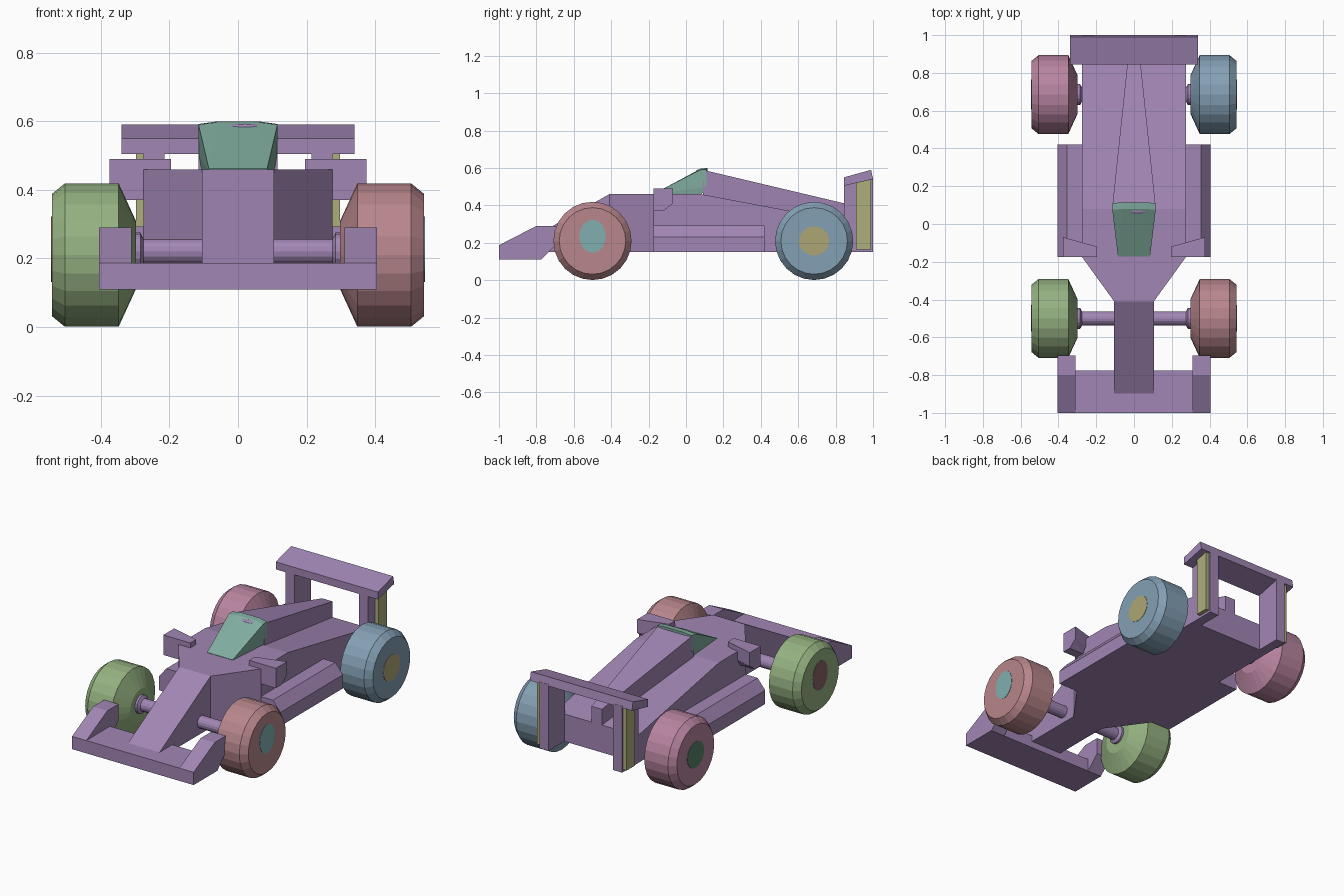
import bpy, bmesh, math
from mathutils import Matrix

if "Cube" in bpy.data.objects:
    bpy.data.objects.remove(bpy.data.objects["Cube"])


def mat(name, rgb):
    m = bpy.data.materials.new(name)
    m.diffuse_color = (*rgb, 1)
    m.use_nodes = True
    m.node_tree.nodes["Principled BSDF"].inputs["Base Color"].default_value = m.diffuse_color
    return m


PURPLE = mat("body_purple", (.36, .24, .46))
GREEN = mat("canopy_green", (.22, .42, .35))
OLIVE = mat("plate_olive", (.42, .43, .20))


def finish(name, bm, m):
    bmesh.ops.recalc_face_normals(bm, faces=bm.faces)
    me = bpy.data.meshes.new(name)
    bm.to_mesh(me)
    bm.free()
    me.materials.append(m)
    ob = bpy.data.objects.new(name, me)
    bpy.context.collection.objects.link(ob)
    return ob


def hull(name, pts, m=PURPLE):
    """Convex faceted solid through the given points."""
    bm = bmesh.new()
    for p in pts:
        bm.verts.new(p)
    r = bmesh.ops.convex_hull(bm, input=bm.verts)
    junk = {v for v in r["geom_interior"] if isinstance(v, bmesh.types.BMVert)}
    bmesh.ops.delete(bm, geom=list(junk), context='VERTS')
    bmesh.ops.dissolve_limit(bm, angle_limit=.01, verts=bm.verts, edges=bm.edges)
    return finish(name, bm, m)


def extrude_x(name, yz, x0, x1, m=PURPLE):
    return hull(name, [(x, y, z) for x in (x0, x1) for y, z in yz], m)


def box(name, x0, x1, y0, y1, z0, z1, m=PURPLE):
    return extrude_x(name, [(y0, z0), (y1, z0), (y1, z1), (y0, z1)], x0, x1, m)


def lathe_x(name, prof, y, z, side, m, n=24, sy=1, sz=1):
    """Capped solid of revolution about the x axis; prof is (x, radius)."""
    bm = bmesh.new()
    rings = []
    for x, r in prof:
        rings.append([bm.verts.new((side * x, y + sy * r * math.cos(a), z + sz * r * math.sin(a)))
                      for a in (2 * math.pi * i / n for i in range(n))])
    for a, b in zip(rings, rings[1:]):
        for i in range(n):
            j = (i + 1) % n
            bm.faces.new((a[i], a[j], b[j], b[i]))
    bm.faces.new(rings[0])
    bm.faces.new(rings[-1])
    return finish(name, bm, m)


def sym(pts):
    return [(s * x, y, z) for s in (-1, 1) for x, y, z in pts]


# Main tub: narrow at the nose, top falling away to the rear
hull("main_body", sym([(.105, -.41, .15), (.275, -.175, .15), (.275, .85, .15),
                       (.105, -.41, .46), (.275, -.175, .46), (.275, .08, .46),
                       (.275, .85, .315)]))
# Sloping nose
extrude_x("nose", [(-.9, .15), (-.9, .185), (-.41, .46), (-.41, .15)], -.105, .105)
# Engine cover
hull("engine_cover", sym([(.115, .09, .40), (.115, .09, .59),
                          (.035, .85, .30), (.035, .85, .41)]))
# Canopy and small opening at its crest
hull("canopy", sym([(.085, -.172, .455), (.085, -.172, .462), (.105, .08, .455),
                    (.115, .075, .59), (.06, .08, .597), (.115, .11, .592),
                    (.06, .115, .6), (.115, .11, .5)]), GREEN)
bm = bmesh.new()
bmesh.ops.create_uvsphere(bm, u_segments=16, v_segments=8, radius=1,
                          matrix=Matrix.Translation((.02, .07, .581)) @ Matrix.Diagonal((.06, .016, .012, 1)))
finish("canopy_opening", bm, PURPLE)

# Front wing and rear wing spans
box("front_wing", -.405, .405, -1, -.775, .11, .187)
extrude_x("rear_wing", [(.845, .505), (.845, .55), (.99, .59), (1, .54)], -.34, .34)

for s, side in ((-1, "left"), (1, "right")):
    # Front wing end plate
    extrude_x(side + "_end_plate", [(-1, .11), (-1, .187), (-.8, .29), (-.695, .29), (-.695, .19), (-.775, .11)],
              s * .31, s * .405)
    # Side pod with chamfered outer edge
    hull(side + "_side_pod", [(s * x, y, z) for y in (-.175, .42)
                              for x, z in ((.26, .15), (.405, .15), (.405, .232), (.355, .293), (.26, .293))])
    # Mirror
    hull(side + "_mirror", [(s * x, y, z) for x, y, z in
         [(.195, -.175, .41), (.195, -.12, .41), (.195, -.175, .49), (.195, -.12, .49),
          (.28, -.175, .37), (.375, -.175, .37), (.375, -.12, .37), (.28, -.12, .37),
          (.375, -.175, .49), (.375, -.07, .49), (.375, -.07, .41)]])
    # Rear wing post with outer plate
    extrude_x(side + "_wing_post", [(.845, .15), (1, .15), (1, .55), (.845, .515)], s * .215, s * .275)
    extrude_x(side + "_post_plate", [(.91, .165), (.99, .165), (.99, .545), (.91, .53)],
              s * .27, s * .298, OLIVE)

# Wheels, hubs and axles
WHEELS = [("front_left", -1, -.5, (.30, .44, .22), (.25, .12, .13)),
          ("front_right", 1, -.5, (.48, .24, .26), (.22, .43, .44)),
          ("rear_left", -1, .685, (.48, .23, .35), (.10, .22, .15)),
          ("rear_right", 1, .685, (.23, .35, .46), (.42, .38, .18))]
for name, s, y, tyre, hub in WHEELS:
    lathe_x(name + "_wheel", [(.298, .10), (.348, .209), (.505, .209), (.543, .178)],
            y, .21, s, mat(name + "_tyre", tyre))
    front = y < 0
    lathe_x(name + "_hub", [(.53, 1), (.545, 1)], y, .235 if front else .21, s,
            mat(name + "_hub", hub), sy=.07 if front else .08, sz=.088 if front else .078)
    lathe_x(name + "_axle", [(.05, .037), (.275, .037), (.285, .055), (.32, .055)], y, .22, s, PURPLE, n=16)
